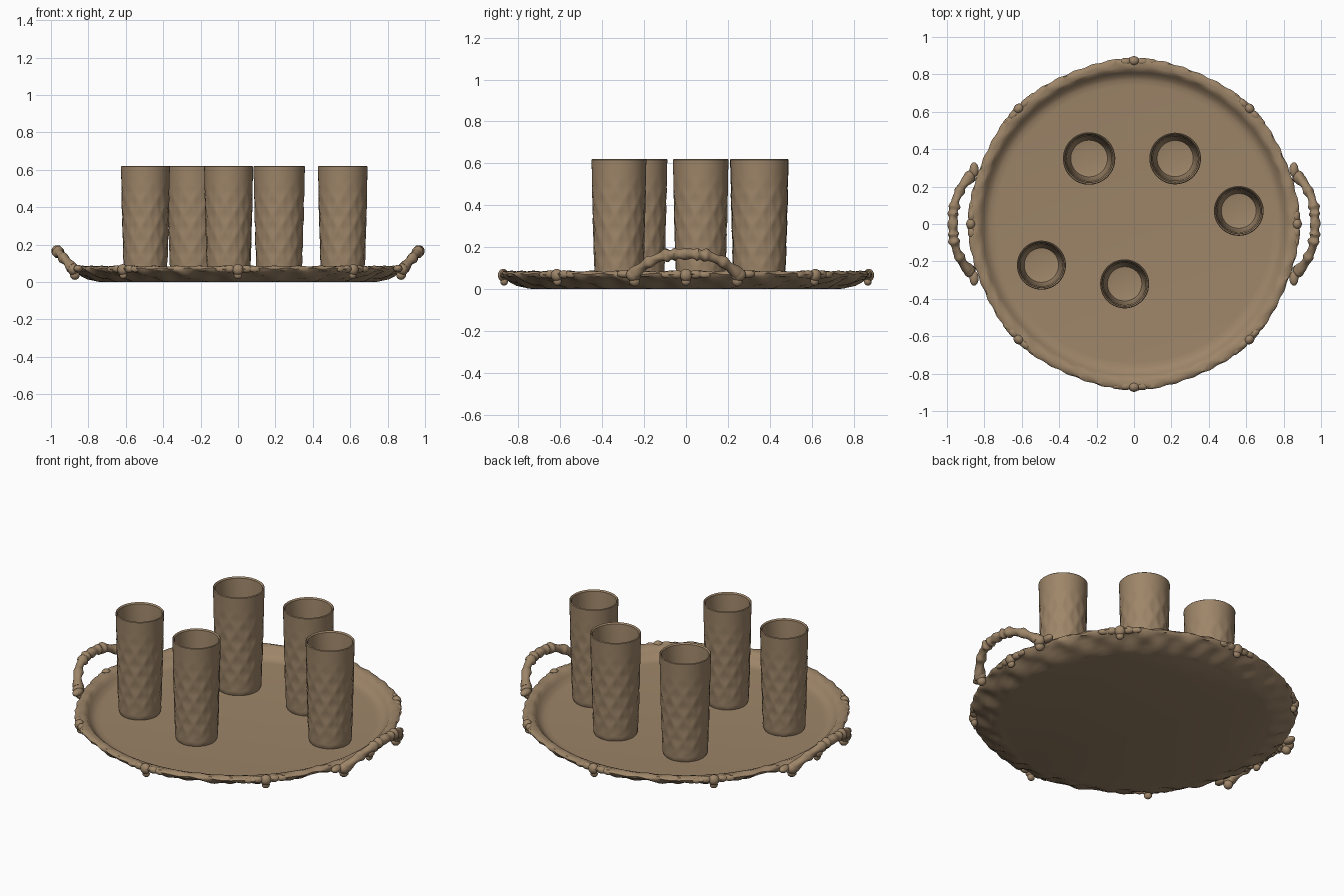
import bpy, bmesh
from math import sin, cos, pi, tau, radians, hypot, exp
from mathutils import Vector

cube = bpy.data.objects.get("Cube")
if cube:
    bpy.data.objects.remove(cube)

bronze = bpy.data.materials.new("warm bronze")
bronze.use_nodes = True
COLOUR = (0.34, 0.235, 0.14, 1)
bronze.diffuse_color = COLOUR
bronze.node_tree.nodes["Principled BSDF"].inputs["Base Color"].default_value = COLOUR


def finish(name, bm, angle=35):
    bmesh.ops.recalc_face_normals(bm, faces=bm.faces)
    mesh = bpy.data.meshes.new(name)
    bm.to_mesh(mesh)
    bm.free()
    mesh.materials.append(bronze)
    obj = bpy.data.objects.new(name, mesh)
    bpy.context.scene.collection.objects.link(obj)
    bpy.ops.object.select_all(action="DESELECT")
    obj.select_set(True)
    bpy.context.view_layer.objects.active = obj
    bpy.ops.object.shade_smooth_by_angle(angle=radians(angle))
    return obj


def bridge(bm, rings):
    """Join successive rings of vertices with quads."""
    for low, high in zip(rings, rings[1:]):
        n = len(low)
        for i in range(n):
            j = (i + 1) % n
            bm.faces.new((low[i], low[j], high[j], high[i]))


def lathe(name, profile, steps, relief, angle=35):
    """Revolve a profile, letting relief(index, angle, r, z) carve it; cap both ends."""
    bm = bmesh.new()
    rings = []
    for k, (r, z) in enumerate(profile):
        ring = []
        for i in range(steps):
            a = tau * i / steps
            rr, zz = relief(k, a, r, z)
            ring.append(bm.verts.new((rr * cos(a), rr * sin(a), zz)))
        rings.append(ring)
    bridge(bm, rings)
    bm.faces.new(rings[0])
    bm.faces.new(rings[-1])
    return finish(name, bm, angle)


# Tray: flat floor, flared underside with leaf relief, rolled and chased rim
tray_profile = [(0.735, 0.0), (0.775, 0.012), (0.81, 0.026), (0.84, 0.04),
                (0.862, 0.052), (0.877, 0.062), (0.882, 0.072), (0.874, 0.082),
                (0.855, 0.085), (0.838, 0.082), (0.825, 0.078), (0.81, 0.058),
                (0.79, 0.038), (0.77, 0.028), (0.74, 0.025)]


def tray_relief(k, a, r, z):
    if 1 <= k <= 4:
        z += 0.007 * sin(24 * a + 30 * r) + 0.004 * cos(40 * a - 25 * r)
    elif 5 <= k <= 9:
        r += 0.005 * cos(8 * a) + 0.003 * sin(56 * a + k)
        z += 0.003 * sin(40 * a + 1.4 * k)
    return r, z


lathe("tray", tray_profile, 288, tray_relief, 50)


# Tumblers: tapered walls cut with a tall diamond pattern, hollow inside
HEIGHT = 0.595


def wall_radius(t):
    return 0.87 + 0.13 * t


def tumbler(name, x, y, radius, turn):
    levels = 40
    outer = [(radius * wall_radius(i / levels), HEIGHT * i / levels)
             for i in range(levels + 1)]
    outer[0] = (radius * 0.82, 0)
    inner = [(radius * 0.97, HEIGHT + 0.004), (radius * 0.92, HEIGHT - 0.004),
             (radius * 0.86, HEIGHT * 0.8), (radius * 0.80, HEIGHT * 0.4),
             (radius * 0.76, 0.09), (radius * 0.70, 0.06), (radius * 0.5, 0.055)]

    def relief(k, a, r, z):
        if 1 < k < levels:
            t = z / HEIGHT
            fade = min(1, max(0, (t - 0.07) / 0.1)) * min(1, max(0, (0.9 - t) / 0.25))
            u, v = 10 * a / tau, 4.5 * t
            ridge = min(abs((u + v) % 1 - 0.5), abs((u - v) % 1 - 0.5))
            r -= 0.016 * fade * min(ridge, 0.35)
            r += 0.003 * fade
            if t < 0.06:
                r += 0.002 * sin(10 * a)
        return r, z

    obj = lathe(name, outer + inner, 80, relief)
    obj.location = (x, y, 0.022)
    obj.rotation_euler.z = turn


for name, x, y, radius in (("back_right", -0.24, 0.35, 0.14), ("back_left", 0.22, 0.35, 0.138),
                           ("side_left", 0.56, 0.07, 0.133), ("front_right", -0.495, -0.22, 0.131),
                           ("front_centre", -0.05, -0.32, 0.131)):
    tumbler("tumbler_" + name, x, y, radius, x * 3)


def ball(bm, centre, size):
    """Add a stretched sphere to a mesh."""
    made = bmesh.ops.create_uvsphere(bm, u_segments=16, v_segments=10, radius=1)["verts"]
    for v in made:
        v.co = Vector((v.co.x * size[0], v.co.y * size[1], v.co.z * size[2])) + Vector(centre)


# Cast shell ornaments spaced around the rim
for i in range(8):
    bm = bmesh.new()
    ball(bm, (0.872, 0, 0.066), (0.026, 0.03, 0.03))
    ball(bm, (0.868, 0, 0.036), (0.018, 0.022, 0.02))
    for s in (-1, 1):
        ball(bm, (0.868, s * 0.045, 0.07), (0.02, 0.032, 0.02))
        ball(bm, (0.868, s * 0.09, 0.068), (0.015, 0.03, 0.016))
    finish(f"rim_ornament_{i + 1}", bm).rotation_euler.z = i * pi / 4


# Handles: swept arch with swollen knuckles and scrolled feet
def handle(name, side):
    def path(s):
        lift = 1 - abs(s) ** 2.6
        return Vector((side * (0.885 + 0.083 * lift), 0.245 * s, 0.075 + 0.093 * lift))

    def thickness(s):
        knots = sum(h * exp(-((abs(s) - c) / w) ** 2)
                    for c, h, w in ((0.0, 0.007, 0.1), (0.22, 0.009, 0.045),
                                    (0.38, 0.011, 0.06), (0.72, 0.008, 0.06), (1, 0.01, 0.1)))
        return 0.021 + knots

    bm = bmesh.new()
    rings = []
    for i in range(81):
        s = -1 + i / 40
        tangent = (path(s + 0.01) - path(s - 0.01)).normalized()
        across = tangent.cross(Vector((side, 0, -0.9))).normalized()
        out = across.cross(tangent)
        r = thickness(s)
        ring = []
        for j in range(16):
            a = tau * j / 16
            rr = r * (1 + 0.07 * sin(3 * a + 22 * s))
            ring.append(bm.verts.new(path(s) + rr * (cos(a) * across + sin(a) * out)))
        rings.append(ring)
    bridge(bm, rings)
    bm.faces.new(rings[0])
    bm.faces.new(rings[-1])
    for s in (-1, 1):
        ball(bm, (side * 0.88, s * 0.25, 0.068), (0.03, 0.036, 0.032))
        ball(bm, (side * 0.872, s * 0.245, 0.038), (0.026, 0.026, 0.026))
        ball(bm, (side * 0.855, s * 0.29, 0.072), (0.024, 0.04, 0.02))
    finish(name, bm)


handle("left_handle", 1)
handle("right_handle", -1)
